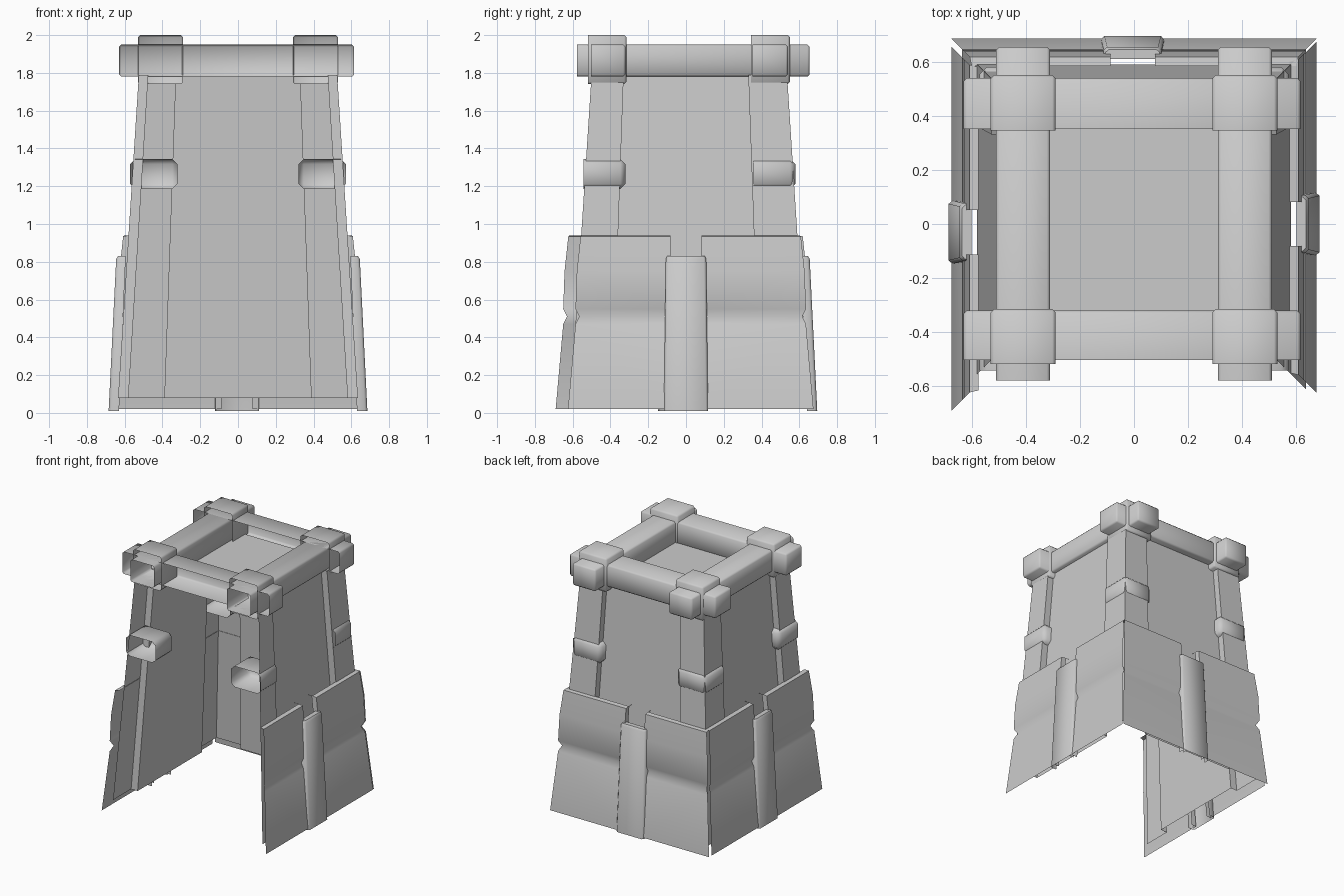
import bpy, bmesh, math
from mathutils import Vector

old = bpy.data.objects.get("Cube")
if old:
    bpy.data.objects.remove(old, do_unlink=True)

# One plain stone grey
stone = bpy.data.materials.new("stone_grey")
stone.use_nodes = True
GREY = (0.6, 0.6, 0.6, 1)
stone.diffuse_color = GREY
stone.node_tree.nodes["Principled BSDF"].inputs["Base Color"].default_value = GREY


def finish(bm, name, angle=35):
    """Turn a bmesh into a shaded object."""
    mesh = bpy.data.meshes.new(name)
    bm.to_mesh(mesh)
    bm.free()
    mesh.materials.append(stone)
    obj = bpy.data.objects.new(name, mesh)
    bpy.context.collection.objects.link(obj)
    bpy.ops.object.select_all(action='DESELECT')
    obj.select_set(True)
    bpy.context.view_layer.objects.active = obj
    bpy.ops.object.shade_smooth_by_angle(angle=math.radians(angle))
    return obj


def loft(name, rows, angle=35):
    """Skin a grid of points, with the outer side facing away from the middle."""
    bm = bmesh.new()
    grid = [[bm.verts.new(p) for p in row] for row in rows]
    for r0, r1 in zip(grid, grid[1:]):
        for i in range(len(r0) - 1):
            bm.faces.new((r0[i], r0[i + 1], r1[i + 1], r1[i]))
    bm.normal_update()
    facing = 0
    for f in bm.faces:
        c = f.calc_center_median()
        facing += f.normal.dot(Vector((c.x, c.y, 0))) * f.calc_area()
    if facing < 0:
        bmesh.ops.reverse_faces(bm, faces=bm.faces[:])
    return finish(bm, name, angle)


def block(name, lo, hi, bevel):
    """Chamfered block, hollow towards the open front."""
    bm = bmesh.new()
    bmesh.ops.create_cube(bm, size=1)
    for v in bm.verts:
        v.co = Vector([l + (c + 0.5) * (h - l) for l, h, c in zip(lo, hi, v.co)])
    bmesh.ops.bevel(bm, geom=bm.edges[:], offset=bevel, segments=1, affect='EDGES')
    bm.normal_update()
    front = [f for f in bm.faces if f.normal.y < -0.5]
    bmesh.ops.delete(bm, geom=front, context='FACES')
    return finish(bm, name, 50)


# Wall and corner posts: one sloping shell, open at the front
def plan(z, wall, post, edge, front, back):
    half = [(post, front), (post, -edge), (wall, -edge), (wall, edge),
            (post, edge), (post, back), (edge, back), (edge, back - post + wall)]
    path = half + [(-x, y) for x, y in reversed(half)]
    return [(x, y, z) for x, y in path]


loft("wall_and_posts", [plan(0.08, 0.58, 0.635, 0.39, -0.61, 0.645),
                        plan(1.79, 0.475, 0.525, 0.33, -0.50, 0.535)])

# Flat roof inside the beam ring
bm = bmesh.new()
bm.faces.new([bm.verts.new((x, y, 1.79)) for x, y in
              ((-0.5, -0.32), (0.5, -0.32), (0.5, 0.5), (-0.5, 0.5))])
finish(bm, "roof")

# Beams crossing at the corners, with a cap and a post collar at each crossing
for name, y0, y1 in (("front", -0.515, -0.32), ("back", 0.34, 0.54)):
    block(name + "_beam", (-0.63, y0, 1.78), (0.615, y1, 1.95), 0.012)
for side, s in (("left", 1), ("right", -1)):
    xs = sorted((s * 0.31, s * 0.51))
    block(side + "_beam", (xs[0], -0.59, 1.78), (xs[1], 0.655, 1.95), 0.012)
    for name, y0, y1, c in (("front", -0.53, -0.315, -0.445), ("back", 0.333, 0.55, 0.455)):
        xs = sorted((s * 0.29, s * 0.53))
        block(f"{name}_{side}_cap", (xs[0], y0, 1.74), (xs[1], y1, 2.0), 0.012)
        xs = sorted((s * 0.32, s * 0.572))
        block(f"{name}_{side}_collar", (xs[0], c - 0.125, 1.185),
              (xs[1], c + 0.125, 1.345), 0.028)

# Sides of the base: place a point from distance along and distance out
SIDES = {
    "left": lambda u, d, z: (d, u, z),
    "right": lambda u, d, z: (-d, u, z),
    "back": lambda u, d, z: (u, d + 0.01, z),
}
# Two-tier armour profile: distance out and height
PROFILE = [(0.675, 0.02), (0.635, 0.47), (0.615, 0.51), (0.635, 0.55),
           (0.628, 0.75), (0.608, 0.935), (0.575, 0.94)]
# Outer end of each panel relative to the mitred corner
ENDS = {"left": (-0.05, 0.0), "right": (0.015, -0.02), "back": (0.0, 0.0)}
CENTRE = {"left": 0.0, "right": -0.03, "back": -0.005}

for side, place in SIDES.items():
    for s, extra, label in ((-1, ENDS[side][0], "a"), (1, ENDS[side][1], "b")):
        rows = []
        for d, z in PROFILE:
            inner = CENTRE[side] + s * 0.082
            outer = s * (max(d, 0.6) + extra)
            rows.append([place(inner, d - 0.04, z), place(inner, d, z), place(outer, d, z)])
        loft(f"{side}_armour_panel_{label}", rows, 60)

    # Middle pilaster with chamfered edges and a closed top
    rows = []
    for z, d, w, t in ((0.01, 0.685, 0.117, 0.055), (0.815, 0.645, 0.107, 0.05),
                       (0.83, 0.635, 0.1, 0.04), (0.83, 0.6, 0.1, 0.005)):
        c = CENTRE[side]
        chamfer = t * 0.25
        rows.append([place(c + u, o, z) for u, o in
                     ((-w, d - t), (-w, d - chamfer), (-w + 0.012, d),
                      (w - 0.012, d), (w, d - chamfer), (w, d - t))])
    loft(side + "_pilaster", rows, 50)
